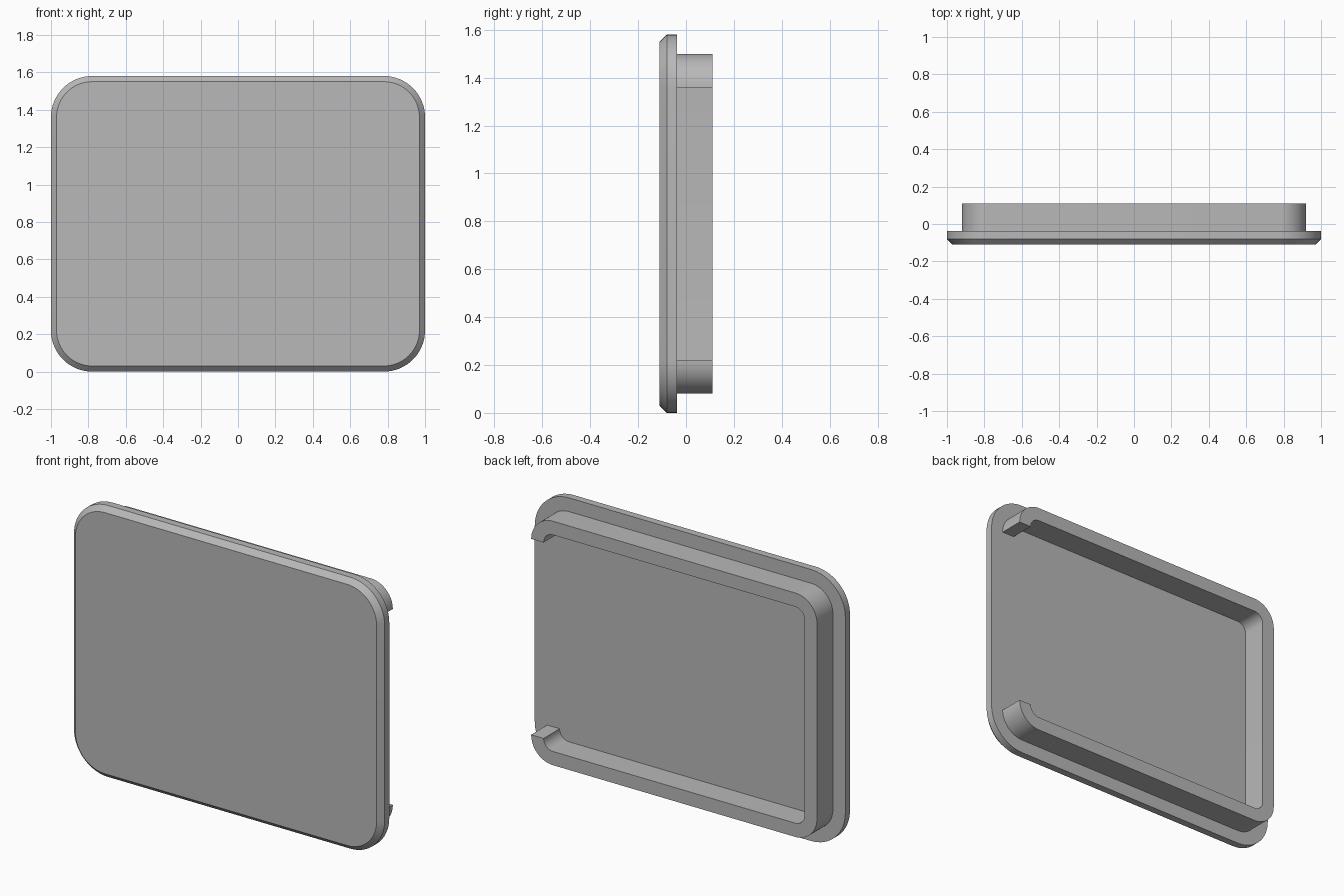
import bpy
import bmesh
import math

cube = bpy.data.objects.get("Cube")
if cube:
    bpy.data.objects.remove(cube, do_unlink=True)

# Corner arc centres shared by the plate and the rim
CX, Z_LOW, Z_HIGH = 0.78, 0.22, 1.36
CORNERS = [(CX, Z_HIGH), (-CX, Z_HIGH), (-CX, Z_LOW), (CX, Z_LOW)]
STEPS = 16

FRONT, BEVEL_END, PLATE_BACK, RIM_BACK = -0.11, -0.08, -0.037, 0.11

grey = bpy.data.materials.new("grey plastic")
grey.use_nodes = True
colour = (0.48, 0.48, 0.48, 1)
grey.diffuse_color = colour
grey.node_tree.nodes["Principled BSDF"].inputs["Base Color"].default_value = colour


def outline(bm, radius, y):
    """Rounded rectangle vertices, starting and ending on the +x side."""
    verts = []
    for i, (cx, cz) in enumerate(CORNERS):
        for s in range(STEPS + 1):
            a = (i + s / STEPS) * math.pi / 2
            verts.append(bm.verts.new((cx + radius * math.cos(a), y,
                                       cz + radius * math.sin(a))))
    return verts


def bridge(bm, a, b, closed):
    n = len(a)
    for i in range(n if closed else n - 1):
        j = (i + 1) % n
        bm.faces.new((a[i], a[j], b[j], b[i]))


def finish(bm, name):
    bmesh.ops.recalc_face_normals(bm, faces=bm.faces)
    mesh = bpy.data.meshes.new(name)
    bm.to_mesh(mesh)
    bm.free()
    mesh.materials.append(grey)
    obj = bpy.data.objects.new(name, mesh)
    bpy.context.collection.objects.link(obj)
    bpy.ops.object.select_all(action="DESELECT")
    obj.select_set(True)
    bpy.context.view_layer.objects.active = obj
    bpy.ops.object.shade_smooth_by_angle(angle=math.radians(30))
    return obj


# Cover plate with a chamfered front edge
bm = bmesh.new()
loops = [outline(bm, r, y) for r, y in
         ((0.19, FRONT), (0.22, BEVEL_END), (0.22, PLATE_BACK))]
for a, b in zip(loops, loops[1:]):
    bridge(bm, a, b, True)
bm.faces.new(loops[0])
bm.faces.new(loops[-1])
finish(bm, "cover_plate")

# Raised rim on the back, open along the +x side
bm = bmesh.new()
root = PLATE_BACK - 0.01
loops = [outline(bm, r, y) for r, y in
         ((0.14, root), (0.14, RIM_BACK), (0.06, RIM_BACK), (0.06, root))]
for k in range(4):
    bridge(bm, loops[k], loops[(k + 1) % 4], False)
for end in (0, -1):
    bm.faces.new([loop[end] for loop in loops])
finish(bm, "back_rim")
